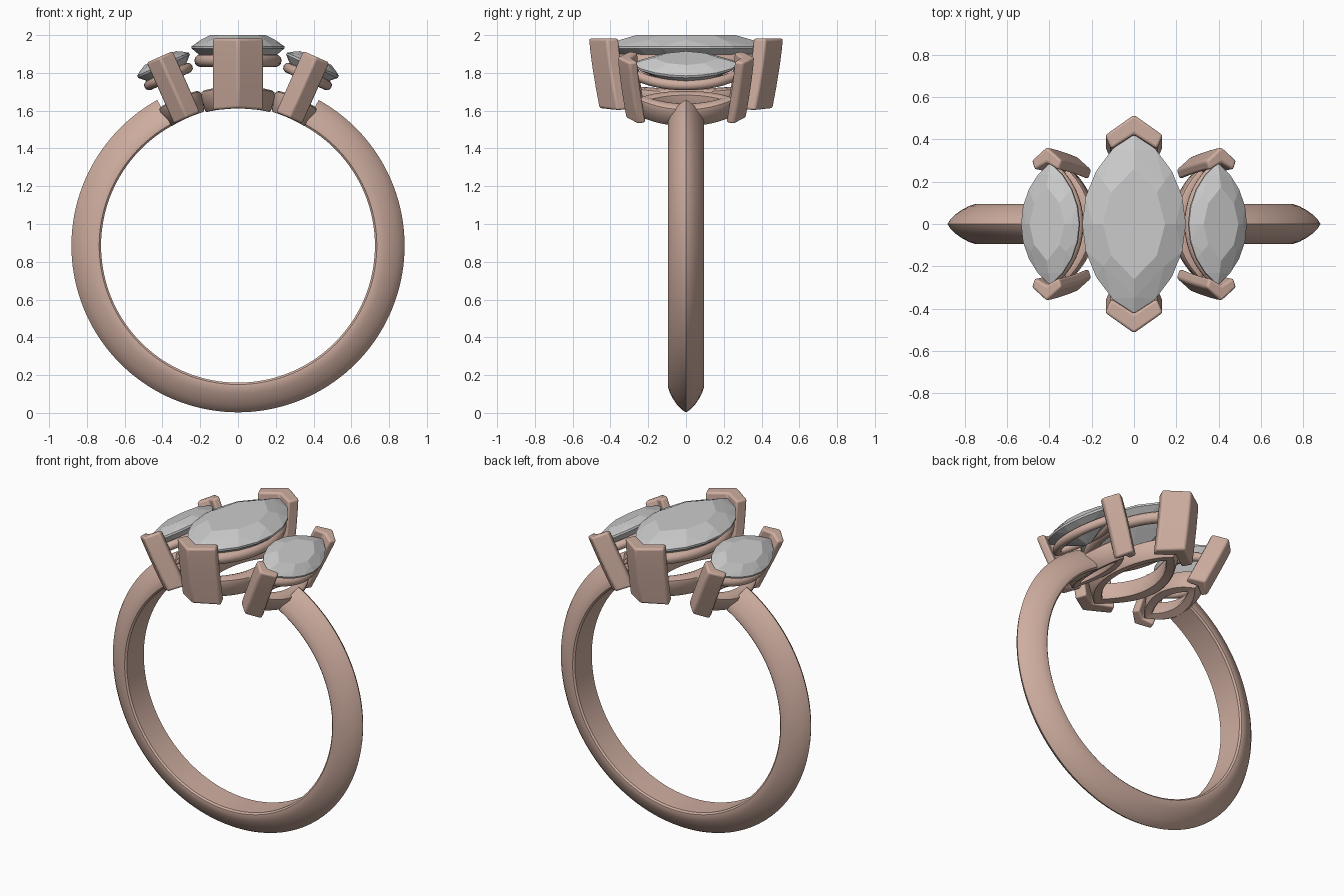
import bpy, bmesh
from math import sin, cos, asin, sqrt, radians, pi
from mathutils import Matrix, Vector

if "Cube" in bpy.data.objects:
    bpy.data.objects.remove(bpy.data.objects["Cube"])

CZ = 0.885       # height of the ring centre
R_IN = 0.725     # finger hole radius

metal = bpy.data.materials.new("rose_metal")
metal.diffuse_color = (0.62, 0.42, 0.35, 1)
metal.use_nodes = True
metal.node_tree.nodes["Principled BSDF"].inputs["Base Color"].default_value = metal.diffuse_color


def finish(name, bm, matrix, mat=metal, smooth=35, bevel=0):
    bmesh.ops.recalc_face_normals(bm, faces=bm.faces[:])
    me = bpy.data.meshes.new(name)
    bm.to_mesh(me)
    bm.free()
    ob = bpy.data.objects.new(name, me)
    bpy.context.collection.objects.link(ob)
    ob.matrix_world = matrix
    if mat:
        me.materials.append(mat)
    if bevel:
        mod = ob.modifiers.new("soft_edges", 'BEVEL')
        mod.width, mod.segments = bevel, 3
        mod.limit_method, mod.angle_limit = 'ANGLE', radians(25)
    if smooth:
        bpy.ops.object.select_all(action='DESELECT')
        ob.select_set(True)
        bpy.context.view_layer.objects.active = ob
        bpy.ops.object.shade_smooth_by_angle(angle=radians(smooth))
    return ob


def skin(bm, rings, loop=False, caps=False):
    """Join equal-length closed rings of points with quads."""
    vs = [[bm.verts.new(p) for p in r] for r in rings]
    n = len(vs[0])
    for i in range(len(vs) if loop else len(vs) - 1):
        a, b = vs[i], vs[(i + 1) % len(vs)]
        for j in range(n):
            k = (j + 1) % n
            bm.faces.new((a[j], a[k], b[k], b[j]))
    if caps:
        bm.faces.new(vs[0])
        bm.faces.new(vs[-1])


def marquise(a, b, n):
    """Pointed oval made of two arcs: half length a on y, half width b on x."""
    r = (a * a + b * b) / (2 * b)
    t = asin(min(1, a / r))
    right = [(r * cos(s) - r + b, r * sin(s)) for s in (-t + 2 * t * i / n for i in range(n))]
    return right + [(-x, -y) for x, y in right]


def band():
    half = [(0.0, .882), (.02, .870), (.045, .845), (.068, .812), (.085, .78), (.095, .75), (.094, .735), (.085, R_IN)]
    section = half + [(-y, r) for y, r in reversed(half[1:])]
    bm = bmesh.new()
    rings = []
    for i in range(121):
        t = radians(29 + 302 * i / 120)
        rings.append([(r * sin(t), y, r * cos(t)) for y, r in section])
    skin(bm, rings, caps=True)
    finish("band", bm, Matrix.Translation((0, 0, CZ)), smooth=25)


def rail(name, a, b, section, matrix, curve=False):
    """Pointed-oval rail; curve bends it to follow the finger hole."""
    bm = bmesh.new()
    rings = []
    for o, z in section:
        pts = marquise(a + 1.25 * o, b + o, 24)
        rings.append([(x, y, z + (sqrt(R_IN ** 2 - x * x) - R_IN if curve else 0)) for x, y in pts])
    skin(bm, rings, loop=True)
    finish(name, bm, matrix, smooth=40)


def stone(name, a, b, girdle, crown, depth, matrix):
    """Faceted stone: convex hull of a few pointed ovals."""
    bm = bmesh.new()
    for s, z, n in ((1, girdle + .006, 8), (1, girdle - .006, 8), (.80, girdle + crown * .62, 4),
                    (.60, girdle + crown, 4), (.62, girdle - depth * .5, 4), (.12, girdle - depth, 2)):
        for x, y in marquise(a * s, b * s, n):
            bm.verts.new((x, y, z))
    res = bmesh.ops.convex_hull(bm, input=bm.verts[:])
    loose = [v for v in bm.verts if not v.link_faces]
    bmesh.ops.delete(bm, geom=loose, context='VERTS')
    bmesh.ops.dissolve_limit(bm, angle_limit=radians(1), verts=bm.verts[:], edges=bm.edges[:])
    finish(name, bm, matrix, mat=None, smooth=0)


def prong(name, outline, lean, top, matrix, side):
    """V-shaped prong; outline is the right half seen from the top."""
    (y0), (x1, y1), (x2, y2), (y3) = outline
    pts = [(0, y0), (x1, y1), (x2, y2), (0, y3), (-x2, y2), (-x1, y1)]
    bm = bmesh.new()
    rings = []
    for f in (0, .3, .6, .85, 1):
        d = lean * (1 - f) ** 1.3
        ring = []
        for x, y in pts:
            low = sqrt(R_IN ** 2 - x * x) + .005
            ring.append((x, (y - d) * side, low + (top - low) * f))
        rings.append(ring)
    skin(bm, rings, caps=True)
    finish(name, bm, matrix, smooth=40, bevel=.012)


def tube(r, z):
    return [(r * cos(2 * pi * i / 12), z + r * sin(2 * pi * i / 12)) for i in range(12)]


# lower rail section: slanted bar with softened corners
BAR = [(-.055, .73), (-.008, .727), (0, .735), (.022, .82), (.018, .838),
       (.005, .845), (-.03, .845), (-.045, .838), (-.06, .74)]


def head(tag, matrix, st, upper, lower, outline, lean, top):
    stone(tag + "_stone", *st, matrix)
    a, b, r, z = upper
    rail(tag + "_upper_rail", a, b, tube(r, z), matrix)
    rail(tag + "_lower_rail", *lower, BAR, matrix, curve=True)
    for side, word in ((-1, "front"), (1, "back")):
        prong(f"{tag}_{word}_prong", outline, lean, top, matrix, side)


band()

# centre setting
head("centre", Matrix.Translation((0, 0, CZ)),
     (.435, .245, 1.05, .065, .17), (.385, .197, .034, .98), (.36, .175),
     (.517, (.137, .42), (.108, .355), .425), .055, 1.097)

# side settings, tilted to follow the band
for s, tag in ((-1, "left"), (1, "right")):
    m = (Matrix.Translation((0, 0, CZ)) @ Matrix.Rotation(s * radians(24), 4, 'Y')
         @ Matrix.Translation((-.028 * s, 0, 0)))
    head(tag, m, (.29, .15, 1.033, .042, .12), (.25, .112, .027, .968), (.235, .10),
         (.365, (.078, .30), (.062, .255), .29), .045, 1.082)
